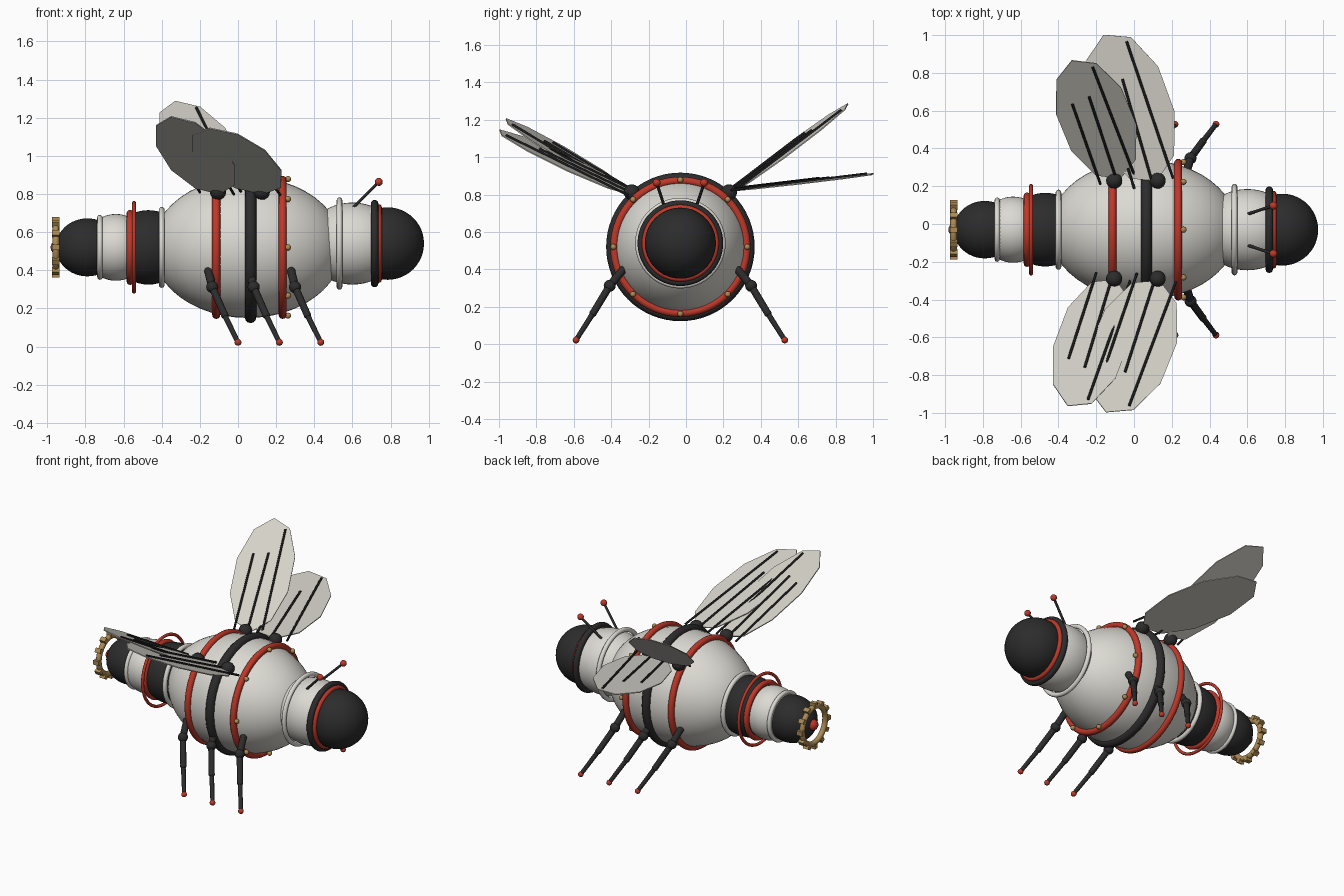
import bpy, bmesh, math
from mathutils import Vector, Matrix

if "Cube" in bpy.data.objects:
    bpy.data.objects.remove(bpy.data.objects["Cube"], do_unlink=True)

MID_Y = -0.03   # the body axis runs along x at this y
AXIS_Z = 0.52


def material(name, rgb):
    m = bpy.data.materials.new(name)
    m.use_nodes = True
    m.diffuse_color = (*rgb, 1)
    bsdf = m.node_tree.nodes["Principled BSDF"]
    bsdf.inputs["Base Color"].default_value = (*rgb, 1)
    bsdf.inputs["Roughness"].default_value = 0.6
    return m


WHITE = material("warm white", (0.72, 0.70, 0.65))
WING = material("wing ivory", (0.66, 0.64, 0.58))
DARK = material("charcoal", (0.025, 0.025, 0.026))
VEIN = material("vein black", (0.01, 0.01, 0.01))
RED = material("red", (0.52, 0.04, 0.022))
BRASS = material("brass", (0.42, 0.26, 0.09))


def finish(bm, name, mat, smooth=True):
    bmesh.ops.recalc_face_normals(bm, faces=bm.faces)
    mesh = bpy.data.meshes.new(name)
    bm.to_mesh(mesh)
    bm.free()
    mesh.materials.append(mat)
    for p in mesh.polygons:
        p.use_smooth = smooth
    obj = bpy.data.objects.new(name, mesh)
    bpy.context.collection.objects.link(obj)
    return obj


def ellipsoid(name, mat, centre, length, radius, segments=48):
    """Ellipsoid of revolution about x."""
    bm = bmesh.new()
    bmesh.ops.create_uvsphere(bm, u_segments=segments, v_segments=segments // 2, radius=1)
    place = Matrix.Translation(centre) @ Matrix.Diagonal((length, radius, radius, 1))
    bm.transform(place @ Matrix.Rotation(math.pi / 2, 4, "Y"))
    return finish(bm, name, mat)


def ball(name, mat, centre, radius):
    return ellipsoid(name, mat, centre, radius, radius, 16)


def ring(name, mat, x, outer, minor, z=AXIS_Z):
    """Torus about the x axis, given by its outer radius."""
    bpy.ops.mesh.primitive_torus_add(
        major_radius=outer - minor, minor_radius=minor, major_segments=64,
        minor_segments=12, location=(x, MID_Y, z), rotation=(0, math.pi / 2, 0))
    obj = bpy.context.object
    obj.name = name
    obj.data.materials.append(mat)
    for p in obj.data.polygons:
        p.use_smooth = True
    return obj


def rod(name, mat, a, b, r1, r2):
    a, b = Vector(a), Vector(b)
    bm = bmesh.new()
    bmesh.ops.create_cone(bm, cap_ends=True, segments=12, radius1=r1, radius2=r2,
                          depth=(b - a).length)
    turn = (b - a).to_track_quat("Z", "Y").to_matrix().to_4x4()
    bm.transform(Matrix.Translation((a + b) / 2) @ turn)
    obj = finish(bm, name, mat)
    bpy.context.view_layer.objects.active = obj
    obj.select_set(True)
    bpy.ops.object.shade_smooth_by_angle(angle=math.radians(40))
    obj.select_set(False)
    return obj


bpy.ops.object.select_all(action="DESELECT")

# Body segments: name, colour, x, half length, radius, z
for name, mat, x, length, radius, z in (
        ("thorax", WHITE, 0.05, 0.50, 0.37, AXIS_Z),
        ("neck", WHITE, 0.60, 0.25, 0.215, 0.54),
        ("head", DARK, 0.785, 0.19, 0.19, 0.54),
        ("abdomen_front", DARK, -0.47, 0.20, 0.195, AXIS_Z),
        ("abdomen_middle", WHITE, -0.64, 0.17, 0.175, AXIS_Z),
        ("abdomen_end", DARK, -0.79, 0.165, 0.152, AXIS_Z)):
    ellipsoid(name, mat, (x, MID_Y, z), length, radius)

# Bands: name, colour, x, outer radius, tube radius, z
for name, mat, x, outer, minor, z in (
        ("thorax_band_middle", DARK, 0.066, 0.397, 0.03, AXIS_Z),
        ("thorax_band_front", RED, 0.234, 0.375, 0.021, AXIS_Z),
        ("thorax_band_rear", RED, -0.114, 0.375, 0.021, AXIS_Z),
        ("neck_ring", WHITE, 0.532, 0.242, 0.015, 0.54),
        ("head_band", DARK, 0.716, 0.229, 0.02, 0.54),
        ("head_trim", RED, 0.738, 0.206, 0.016, 0.54),
        ("waist_ring", WHITE, -0.40, 0.212, 0.015, AXIS_Z),
        ("abdomen_band", RED, -0.566, 0.197, 0.018, AXIS_Z),
        ("abdomen_hoop", RED, -0.545, 0.243, 0.01, AXIS_Z),
        ("abdomen_ring", WHITE, -0.724, 0.17, 0.014, AXIS_Z),
        ("tail_gear_rim", BRASS, -0.955, 0.143, 0.018, AXIS_Z)):
    ring(name, mat, x, outer, minor, z)

# Gear teeth and the red tail stud
hub = Matrix.Translation((-0.955, MID_Y, AXIS_Z))
bm = bmesh.new()
for i in range(12):
    bmesh.ops.create_cube(bm, size=1, matrix=hub @ Matrix.Rotation(i * math.tau / 12, 4, "X")
                          @ Matrix.Translation((0, 0, 0.143))
                          @ Matrix.Diagonal((0.04, 0.03, 0.03, 1)))
finish(bm, "tail_gear_teeth", BRASS, smooth=False)
ball("tail_stud", RED, (-0.945, MID_Y, AXIS_Z), 0.038)

# Rivets around the front thorax band
for i in range(8):
    a = i * math.tau / 8
    ball("rivet", BRASS, (0.262, MID_Y + 0.358 * math.sin(a),
                          AXIS_Z + 0.358 * math.cos(a)), 0.016)

for side, label in ((1, "left"), (-1, "right")):
    def at(x, dy, z):
        return (x, MID_Y + side * dy, z)

    # Antennae
    tip = at(0.738, 0.127, 0.863)
    rod(label + "_antenna", DARK, at(0.60, 0.082, 0.725), tip, 0.008, 0.008)
    ball(label + "_antenna_tip", RED, tip, 0.021)

    # Legs
    for i in range(3):
        s = i * 0.217
        hip, joint = at(-0.155 + s, 0.31, 0.395), at(-0.135 + s, 0.378, 0.312)
        knee, foot = at(-0.07 + s, 0.467, 0.165), at(s, 0.558, 0.022)
        rod(label + "_leg_upper", DARK, hip, joint, 0.022, 0.022)
        ball(label + "_leg_hip", DARK, hip, 0.022)
        ball(label + "_leg_joint", DARK, joint, 0.032)
        rod(label + "_leg_middle", DARK, joint, knee, 0.02, 0.019)
        ball(label + "_leg_knee", DARK, knee, 0.02)
        rod(label + "_leg_lower", DARK, knee, foot, 0.015, 0.013)
        ball(label + "_foot", RED, foot, 0.018)

    for x in (-0.105, 0.125):
        ball(label + "_wing_hub", DARK, at(x, 0.26, 0.812), 0.043)


def wing(name, centre, along, across):
    """Ten-sided plate with three veins lying on its upper face."""
    c, u, v = Vector(centre), Vector(along), Vector(across)
    up = u.cross(v).normalized()
    if up.z < 0:
        up = -up
    bm = bmesh.new()
    angles = [math.radians(18 + 36 * i) for i in range(10)]
    rim = [bm.verts.new(c + u * math.cos(t) + v * math.sin(t) - up * 0.003) for t in angles]
    face = bm.faces.new(rim)
    top = bmesh.ops.extrude_face_region(bm, geom=[face])["geom"]
    bmesh.ops.translate(bm, vec=up * 0.006,
                        verts=[e for e in top if isinstance(e, bmesh.types.BMVert)])
    finish(bm, name, WING, smooth=False)
    # each vein: start and end as fractions along and across the plate
    for a0, b0, a1, b1 in ((-0.90, 0.69, 0.89, 0.19),
                           (-0.99, 0.20, 0.38, -0.06),
                           (-1.08, -0.24, 0.22, -0.53)):
        lift = up * 0.007
        rod(name + "_vein", VEIN, c + u * a0 + v * b0 + lift,
            c + u * a1 + v * b1 + lift, 0.007, 0.007)


# Wings, each at its own pitch
wing("left_rear_wing", (-0.20, 0.554, 1.047), (-0.067, 0.32, 0.235), (0.212, -0.026, -0.05))
wing("left_front_wing", (-0.02, 0.615, 0.865), (-0.072, 0.40, 0.046), (0.235, -0.02, -0.01))
wing("right_rear_wing", (-0.224, -0.629, 1.003), (-0.067, -0.345, 0.197), (0.205, 0.02, -0.05))
wing("right_front_wing", (-0.007, -0.648, 0.973), (-0.072, -0.36, 0.165), (0.235, 0.02, -0.05))
